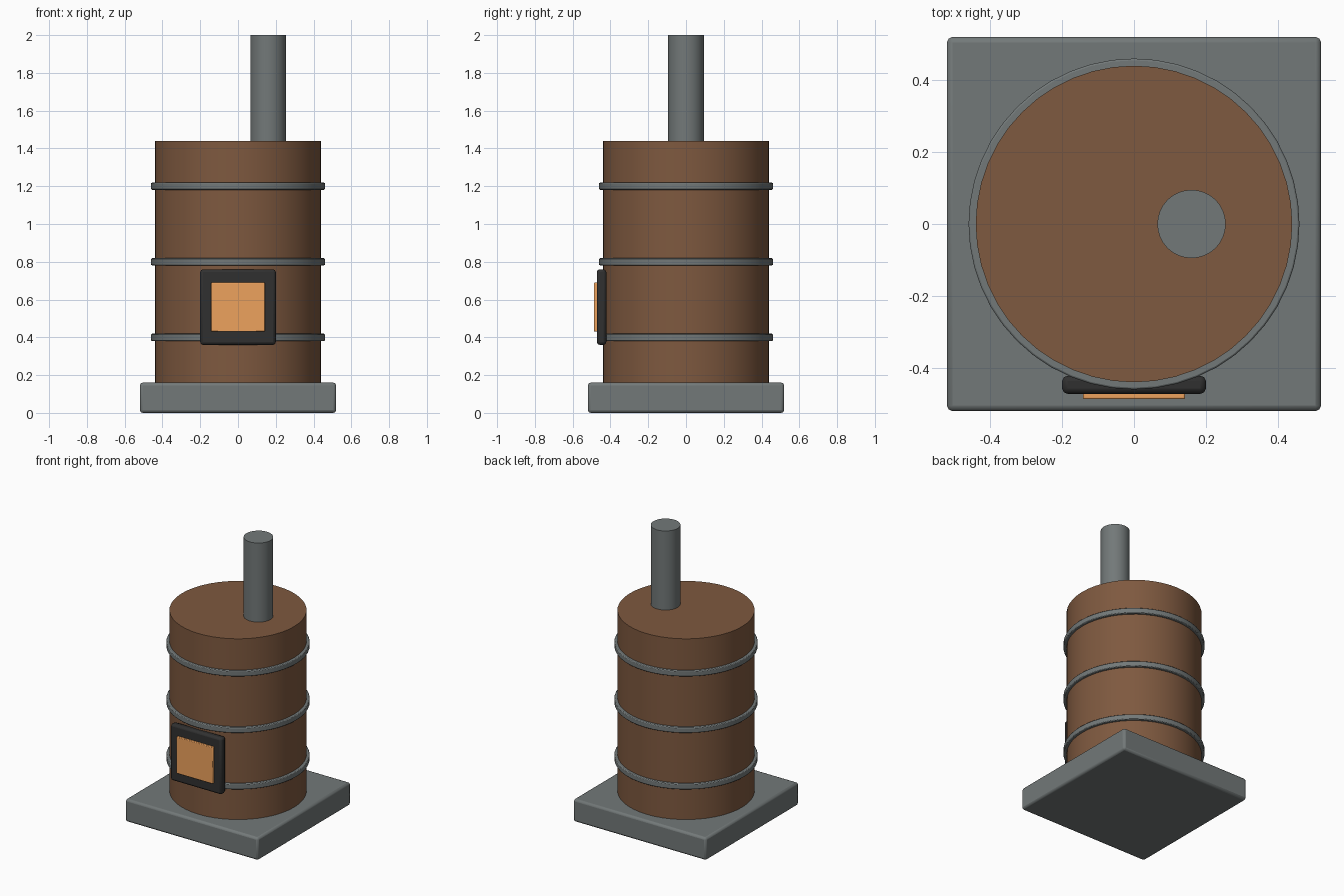
import bpy

if "Cube" in bpy.data.objects:
    bpy.data.objects.remove(bpy.data.objects["Cube"])


def material(name, rgb):
    m = bpy.data.materials.new(name)
    m.diffuse_color = (*rgb, 1)
    m.use_nodes = True
    m.node_tree.nodes["Principled BSDF"].inputs["Base Color"].default_value = m.diffuse_color
    return m


STEEL = material("steel", (0.17, 0.19, 0.19))
RUST = material("rust_brown", (0.21, 0.10, 0.05))
IRON = material("dark_iron", (0.03, 0.03, 0.03))
GLOW = material("fire_orange", (0.85, 0.36, 0.11))


def finish(name, mat, bevel):
    ob = bpy.context.object
    ob.name = name
    ob.data.materials.append(mat)
    if bevel:
        mod = ob.modifiers.new("bevel", "BEVEL")
        mod.width = bevel
        mod.segments = 2
        mod.limit_method = "ANGLE"
    bpy.ops.object.shade_smooth_by_angle()
    return ob


def box(name, lo, hi, mat, bevel=0):
    bpy.ops.mesh.primitive_cube_add(size=1, location=[(a + b) / 2 for a, b in zip(lo, hi)])
    bpy.context.object.scale = [b - a for a, b in zip(lo, hi)]
    bpy.ops.object.transform_apply(location=False, rotation=False, scale=True)
    return finish(name, mat, bevel)


def cylinder(name, radius, z0, z1, mat, x=0, sides=48, bevel=0):
    bpy.ops.mesh.primitive_cylinder_add(vertices=sides, radius=radius, depth=z1 - z0,
                                        location=(x, 0, (z0 + z1) / 2))
    return finish(name, mat, bevel)


# Square plinth and barrel body
box("base_slab", (-0.52, -0.52, 0), (0.52, 0.52, 0.16), STEEL, 0.015)
cylinder("barrel", 0.44, 0.16, 1.44, RUST)

# Hoops around the barrel
for i, z in enumerate((0.4, 0.8, 1.2)):
    cylinder(f"hoop_{i + 1}", 0.46, z - 0.019, z + 0.019, STEEL, bevel=0.005)

# Flue pipe, offset to the right
cylinder("flue_pipe", 0.095, 1.44, 2.0, STEEL, x=0.16, sides=32)

# Fire door with glowing window
box("door_frame", (-0.2, -0.472, 0.36), (0.2, -0.422, 0.76), IRON, 0.015)
box("fire_window", (-0.142, -0.487, 0.43), (0.142, -0.455, 0.69), GLOW, 0.004)
